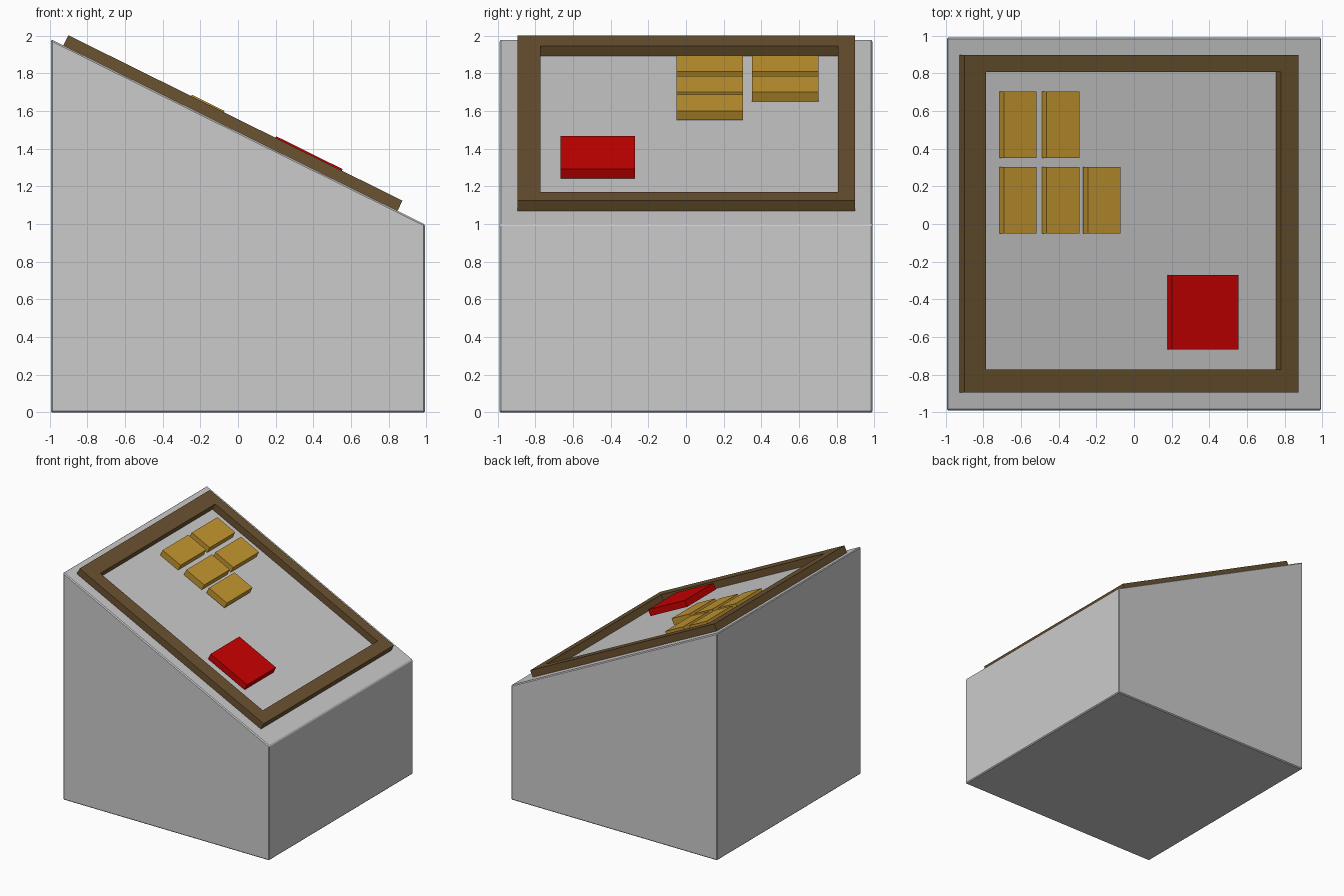
import bpy, bmesh
from math import atan, sin, cos
from mathutils import Matrix

if "Cube" in bpy.data.objects:
    bpy.data.objects.remove(bpy.data.objects["Cube"])

SLOPE = 0.495
ANG = atan(SLOPE)
MID_Z = 1.489
# panel space: x runs down the slope, z is the slope normal
PANEL = Matrix.Translation((0, 0, MID_Z)) @ Matrix.Rotation(ANG, 4, 'Y')


def material(name, col):
    m = bpy.data.materials.new(name)
    m.diffuse_color = (*col, 1)
    return m


def make(name, verts, faces, mat=None, matrix=None):
    me = bpy.data.meshes.new(name)
    me.from_pydata(verts, [], faces)
    bm = bmesh.new()
    bm.from_mesh(me)
    bmesh.ops.recalc_face_normals(bm, faces=bm.faces)
    bm.to_mesh(me)
    bm.free()
    ob = bpy.data.objects.new(name, me)
    bpy.context.collection.objects.link(ob)
    if matrix:
        ob.matrix_world = matrix
    if mat:
        me.materials.append(mat)
    return ob


def along(x, n):
    """Slope coordinate of a point at world x and height n off the panel."""
    return (x - n * sin(ANG)) / cos(ANG)


def rect(x0, x1, y0, y1, top, z):
    a, b = along(x0, top), along(x1, top)
    return [(a, y0, z), (b, y0, z), (b, y1, z), (a, y1, z)]


def button(name, x0, x1, y0, y1, top, mat, thick=0.055):
    v = rect(x0, x1, y0, y1, top, top - thick) + rect(x0, x1, y0, y1, top, top)
    f = [(0, 1, 2, 3), (4, 5, 6, 7)]
    f += [(i, (i + 1) % 4, (i + 1) % 4 + 4, i + 4) for i in range(4)]
    return make(name, v, f, mat, PANEL)


brown = material("brown", (0.13, 0.08, 0.03))
yellow = material("yellow", (0.55, 0.31, 0.03))
red = material("red", (0.6, 0.0, 0.0))
brown.diffuse_color = (0.145, 0.085, 0.03, 1)

# wedge-shaped console body with a slight edge bevel
W = 0.993
prof = [(-W, 0), (W, 0), (W, MID_Z - SLOPE * W), (-W, MID_Z + SLOPE * W)]
verts = [(x, y, z) for y in (-0.99, 0.99) for x, z in prof]
faces = [(0, 1, 2, 3), (4, 5, 6, 7)]
faces += [(i, (i + 1) % 4, (i + 1) % 4 + 4, i + 4) for i in range(4)]
body = make("console_body", verts, faces)
bev = body.modifiers.new("bevel", 'BEVEL')
bev.width = 0.008
bev.segments = 1

# rectangular rim around the sloped panel
T, B = 0.060, -0.001
outer = (-0.90, 0.873, -0.893, 0.897)
inner = (-0.785, 0.78, -0.773, 0.807)
verts = (rect(*outer, T, B) + rect(*inner, T, B)
         + rect(*outer, T, T) + rect(*inner, T, T))
faces = []
for i in range(4):
    j = (i + 1) % 4
    for a, b in ((0, 4), (4, 12), (12, 8), (8, 0)):
        faces.append((a + i, a + j, b + j, b + i))
make("panel_rim", verts, faces, brown, PANEL)

# yellow keys: row of two behind, row of three in front
for y0, count in ((0.35, 2), (-0.05, 3)):
    for k in range(count):
        x0, x1, top = ((-0.69, -0.518, 0.058), (-0.463, -0.29, 0.060),
                       (-0.245, -0.072, 0.068))[k]
        button("yellow_key", x0, x1, y0, y0 + 0.352, top, yellow)

# large red button
button("red_button", 0.202, 0.555, -0.667, -0.27, 0.069, red)

for m in bpy.data.materials:
    if m.users and not m.is_grease_pencil:
        m.use_nodes = True
        m.node_tree.nodes["Principled BSDF"].inputs["Base Color"].default_value = m.diffuse_color
